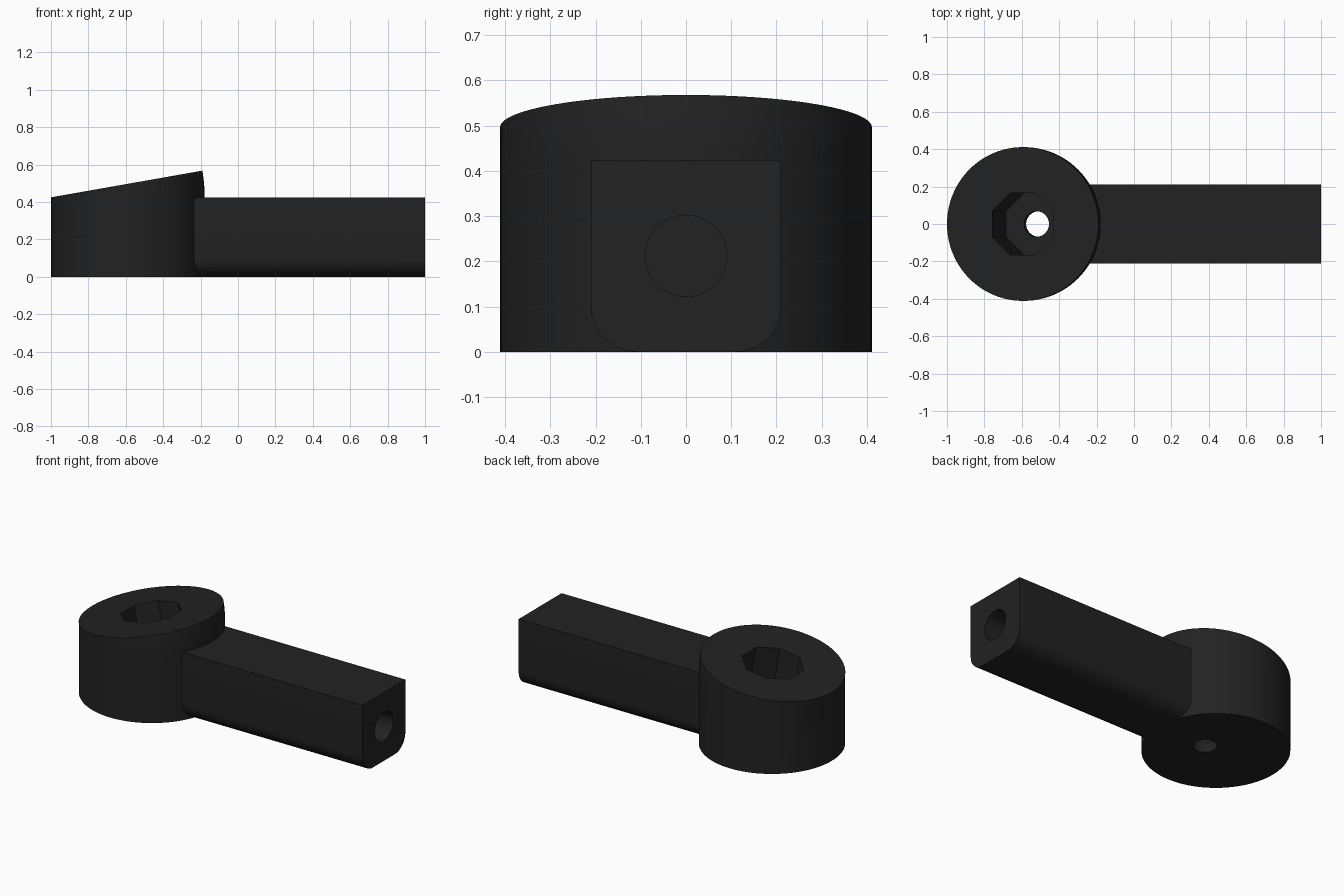
import bpy, bmesh, math
from mathutils import Matrix, Vector

if "Cube" in bpy.data.objects:
    bpy.data.objects.remove(bpy.data.objects["Cube"])

R, H, TILT = 0.411, 0.425, math.radians(10)
CX = -1 + R

black = bpy.data.materials.new("matte black")
black.diffuse_color = (0.016, 0.016, 0.016, 1)
black.use_nodes = True
black.node_tree.nodes["Principled BSDF"].inputs["Base Color"].default_value = black.diffuse_color


def finish(bm, name):
    bmesh.ops.recalc_face_normals(bm, faces=bm.faces)
    me = bpy.data.meshes.new(name)
    bm.to_mesh(me)
    bm.free()
    me.materials.append(black)
    ob = bpy.data.objects.new(name, me)
    bpy.context.collection.objects.link(ob)
    return ob


def loft(rings, name):
    bm = bmesh.new()
    loops = [[bm.verts.new(p) for p in ring] for ring in rings]
    n = len(loops[0])
    for a, b in zip(loops, loops[1:]):
        for i in range(n):
            j = (i + 1) % n
            bm.faces.new((a[i], a[j], b[j], b[i]))
    bm.faces.new(loops[0][::-1])
    bm.faces.new(loops[-1])
    bmesh.ops.remove_doubles(bm, verts=bm.verts, dist=1e-5)
    return finish(bm, name)


def rod(name, sides, radius, length, matrix):
    bm = bmesh.new()
    bmesh.ops.create_cone(bm, cap_ends=True, segments=sides, radius1=radius,
                          radius2=radius, depth=length, matrix=matrix)
    return finish(bm, name)


# Head: upright drum whose top is swung open by 10 degrees around its left edge
def circle(z):
    return [Vector((CX + R * math.cos(2 * math.pi * i / 96),
                    R * math.sin(2 * math.pi * i / 96), z)) for i in range(96)]


hinge = Vector((-1, 0, H))
rings = [circle(0), circle(H)]
for k in range(1, 5):
    rot = Matrix.Rotation(-TILT * k / 4, 3, 'Y')
    rings.append([hinge + rot @ (p - hinge) for p in circle(H)])
head = loft(rings, "wrench_body")

# Bar: rectangle with rounded lower edges
W, F = 0.21, 0.10
half = [(W - F + F * math.sin(a), F - F * math.cos(a))
        for a in [math.pi / 2 * i / 10 for i in range(11)]] + [(W, H - 0.002)]
section = half + [(-y, z) for y, z in reversed(half)]
bar = loft([[Vector((x, y, z)) for y, z in section] for x in (-0.28, 1)], "bar")

# Cutters: tilted octagonal socket, small through hole, round bore in the bar end
tilt = Matrix.Rotation(-TILT, 4, 'Y')
top = hinge + tilt.to_3x3() @ Vector((R, 0, 0))
base = Matrix.Translation(top) @ tilt
depth = 0.425
socket = rod("socket_cutter", 8, 0.1786, depth * 2,
             base @ Matrix.Rotation(math.pi / 8, 4, 'Z'))
pin = rod("through_hole_cutter", 48, 0.068, 1.6, base)
bore = rod("bore_cutter", 48, 0.09, 1.2,
           Matrix.Translation((1, 0, 0.212)) @ Matrix.Rotation(math.pi / 2, 4, 'Y'))

# Join and cut
for tool, op in ((bar, 'UNION'), (socket, 'DIFFERENCE'),
                 (pin, 'DIFFERENCE'), (bore, 'DIFFERENCE')):
    mod = head.modifiers.new(tool.name, 'BOOLEAN')
    mod.operation, mod.object, mod.solver = op, tool, 'EXACT'
bpy.context.view_layer.objects.active = head
head.select_set(True)
for mod in list(head.modifiers):
    bpy.ops.object.modifier_apply(modifier=mod.name)
for tool in (bar, socket, pin, bore):
    bpy.data.objects.remove(tool)
bpy.ops.object.shade_smooth_by_angle(angle=math.radians(30))
